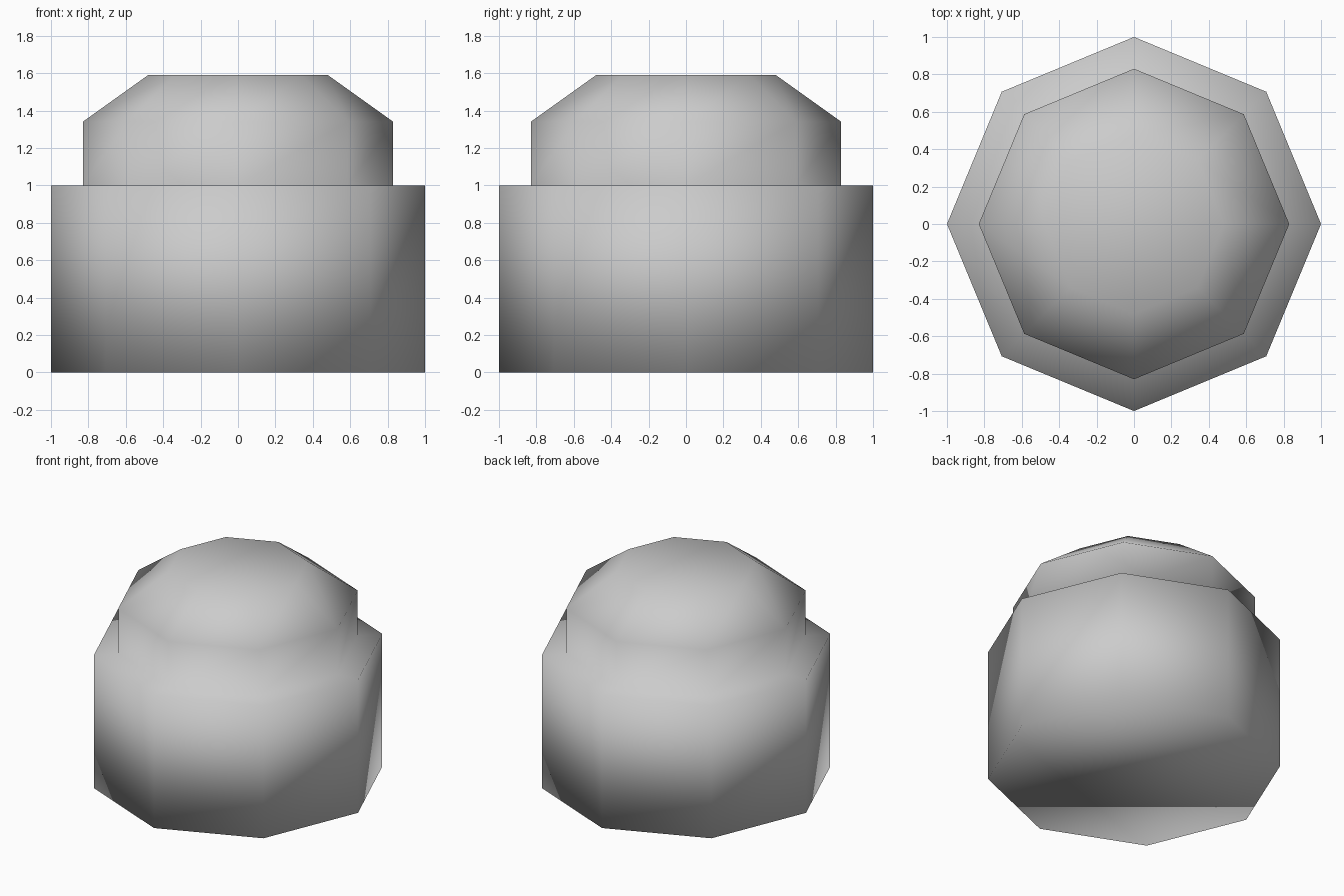
import bpy, bmesh
from math import cos, sin, pi

if "Cube" in bpy.data.objects:
    bpy.data.objects.remove(bpy.data.objects["Cube"])

SIDES = 8
# Outline as (radius, height): body wall, ledge, cap wall, sloped shoulder
PROFILE = [(1.0, 0.0), (1.0, 1.0), (0.83, 1.0), (0.83, 1.34), (0.48, 1.59)]


def lathe(name, profile, sides):
    bm = bmesh.new()
    rings = [[bm.verts.new((r * cos(2 * pi * i / sides), r * sin(2 * pi * i / sides), z))
              for i in range(sides)] for r, z in profile]
    for low, high in zip(rings, rings[1:]):
        for i in range(sides):
            j = (i + 1) % sides
            bm.faces.new((low[i], low[j], high[j], high[i]))
    # Flat base and flat top
    bm.faces.new(rings[0][::-1])
    bm.faces.new(rings[-1])
    # The whole model is smooth shaded, corners included
    for face in bm.faces:
        face.smooth = True
    mesh = bpy.data.meshes.new(name)
    bm.to_mesh(mesh)
    bm.free()
    obj = bpy.data.objects.new(name, mesh)
    bpy.context.collection.objects.link(obj)
    return obj


# Octagonal drum with a stepped, chamfered cap
lathe("stepped_drum", PROFILE, SIDES)
